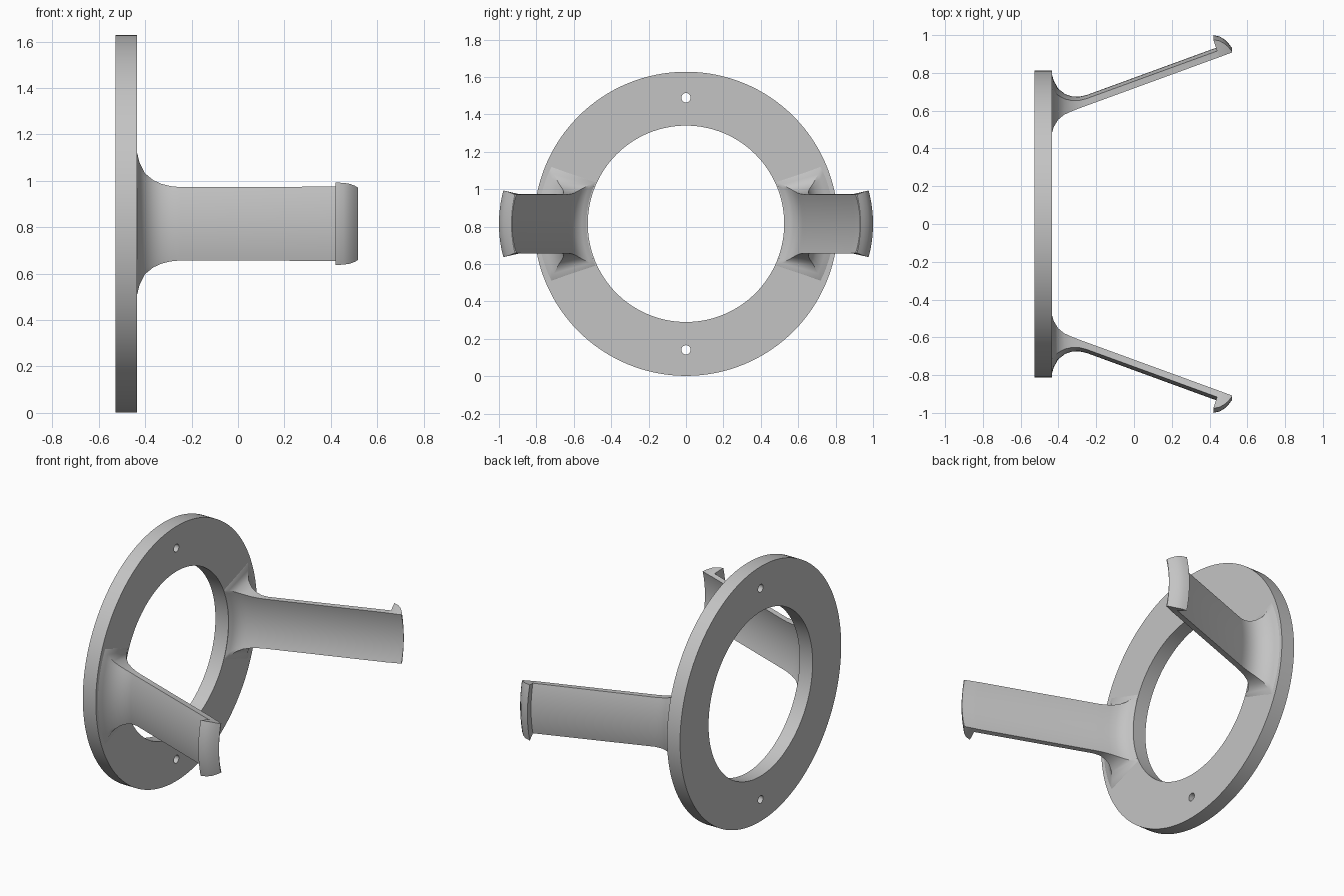
import bpy, bmesh, math

if "Cube" in bpy.data.objects:
    bpy.data.objects.remove(bpy.data.objects["Cube"])

CZ = 0.815                       # height of the ring axis
grey = bpy.data.materials.new("light grey")
grey.diffuse_color = (0.55, 0.55, 0.55, 1)
grey.use_nodes = True
grey.node_tree.nodes["Principled BSDF"].inputs["Base Color"].default_value = grey.diffuse_color


def make_object(name, bm):
    bmesh.ops.recalc_face_normals(bm, faces=bm.faces)
    mesh = bpy.data.meshes.new(name)
    bm.to_mesh(mesh)
    bm.free()
    mesh.materials.append(grey)
    obj = bpy.data.objects.new(name, mesh)
    bpy.context.collection.objects.link(obj)
    return obj


def activate(obj):
    bpy.ops.object.select_all(action='DESELECT')
    obj.select_set(True)
    bpy.context.view_layer.objects.active = obj


# Flat mounting ring, revolved about the x axis
bm = bmesh.new()
N = 128
profile = [(-0.527, 0.525), (-0.435, 0.525), (-0.435, 0.813), (-0.527, 0.813)]
rows = []
for i in range(N):
    a = math.tau * i / N
    rows.append([bm.verts.new((x, r * math.cos(a), CZ + r * math.sin(a))) for x, r in profile])
for i in range(N):
    p, q = rows[i], rows[(i + 1) % N]
    for j in range(4):
        k = (j + 1) % 4
        bm.faces.new((p[j], p[k], q[k], q[j]))
ring = make_object("mounting_ring", bm)

# Two screw holes through the ring
for z in (CZ + 0.674, CZ - 0.674):
    bpy.ops.mesh.primitive_cylinder_add(vertices=24, radius=0.025, depth=0.4,
                                        location=(-0.48, 0, z), rotation=(0, math.pi / 2, 0))
    cutter = bpy.context.object
    cutter.hide_render = True
    activate(ring)
    mod = ring.modifiers.new("screw_hole", 'BOOLEAN')
    mod.operation, mod.solver, mod.object = 'DIFFERENCE', 'EXACT', cutter
    bpy.ops.object.modifier_apply(modifier=mod.name)
    bpy.data.objects.remove(cutter)
activate(ring)
bpy.ops.object.shade_smooth_by_angle(angle=math.radians(30))

# Arm stations: inner x, inner y, inner half width, outer x, outer y, outer half width
stations = [
    # flared root
    (-0.440, 0.527, 0.225, -0.440, 0.800, 0.315),
    (-0.433, 0.535, 0.222, -0.433, 0.788, 0.300),
    (-0.425, 0.557, 0.210, -0.425, 0.760, 0.265),
    (-0.402, 0.587, 0.190, -0.402, 0.717, 0.218),
    (-0.370, 0.608, 0.175, -0.365, 0.688, 0.188),
    (-0.330, 0.623, 0.165, -0.330, 0.676, 0.172),
    (-0.290, 0.637, 0.160, -0.290, 0.674, 0.162),
    (-0.250, 0.651, 0.158, -0.250, 0.683, 0.158),
    # straight blade, then the hooked tip
    (0.440, 0.903, 0.158, 0.440, 0.935, 0.160),
    (0.455, 0.908, 0.157, 0.420, 1.000, 0.178),
    (0.470, 0.914, 0.157, 0.455, 0.992, 0.176),
    (0.485, 0.919, 0.157, 0.482, 0.975, 0.172),
    (0.500, 0.925, 0.156, 0.503, 0.953, 0.164),
    (0.518, 0.931, 0.156, 0.518, 0.933, 0.156),
]
STEPS = 20


def bowed(x, y, half, radius, u, side):
    """Point on a shallow arc across the arm; u runs from -1 to 1."""
    d = half * u
    return (x, side * (y - radius + math.sqrt(radius ** 2 - d ** 2)), CZ + d)


def make_arm(name, side):
    bm = bmesh.new()
    inner, outer = [], []
    for xi, yi, hi, xo, yo, ho in stations:
        us = [2 * s / STEPS - 1 for s in range(STEPS + 1)]
        inner.append([bm.verts.new(bowed(xi, yi, hi, 0.53, u, side)) for u in us])
        outer.append([bm.verts.new(bowed(xo, yo, ho, 0.68, u, side)) for u in us])
    last = len(stations) - 1
    for i in range(last):
        for grid in (inner, outer):
            for s in range(STEPS):
                bm.faces.new((grid[i][s], grid[i + 1][s], grid[i + 1][s + 1], grid[i][s + 1]))
        for s in (0, STEPS):     # side walls
            bm.faces.new((inner[i][s], inner[i + 1][s], outer[i + 1][s], outer[i][s]))
    for i in (0, last):          # end walls
        for s in range(STEPS):
            bm.faces.new((inner[i][s], inner[i][s + 1], outer[i][s + 1], outer[i][s]))
    arm = make_object(name, bm)
    activate(arm)
    bpy.ops.object.shade_smooth_by_angle(angle=math.radians(35))


make_arm("front_clip_arm", -1)
make_arm("back_clip_arm", 1)
